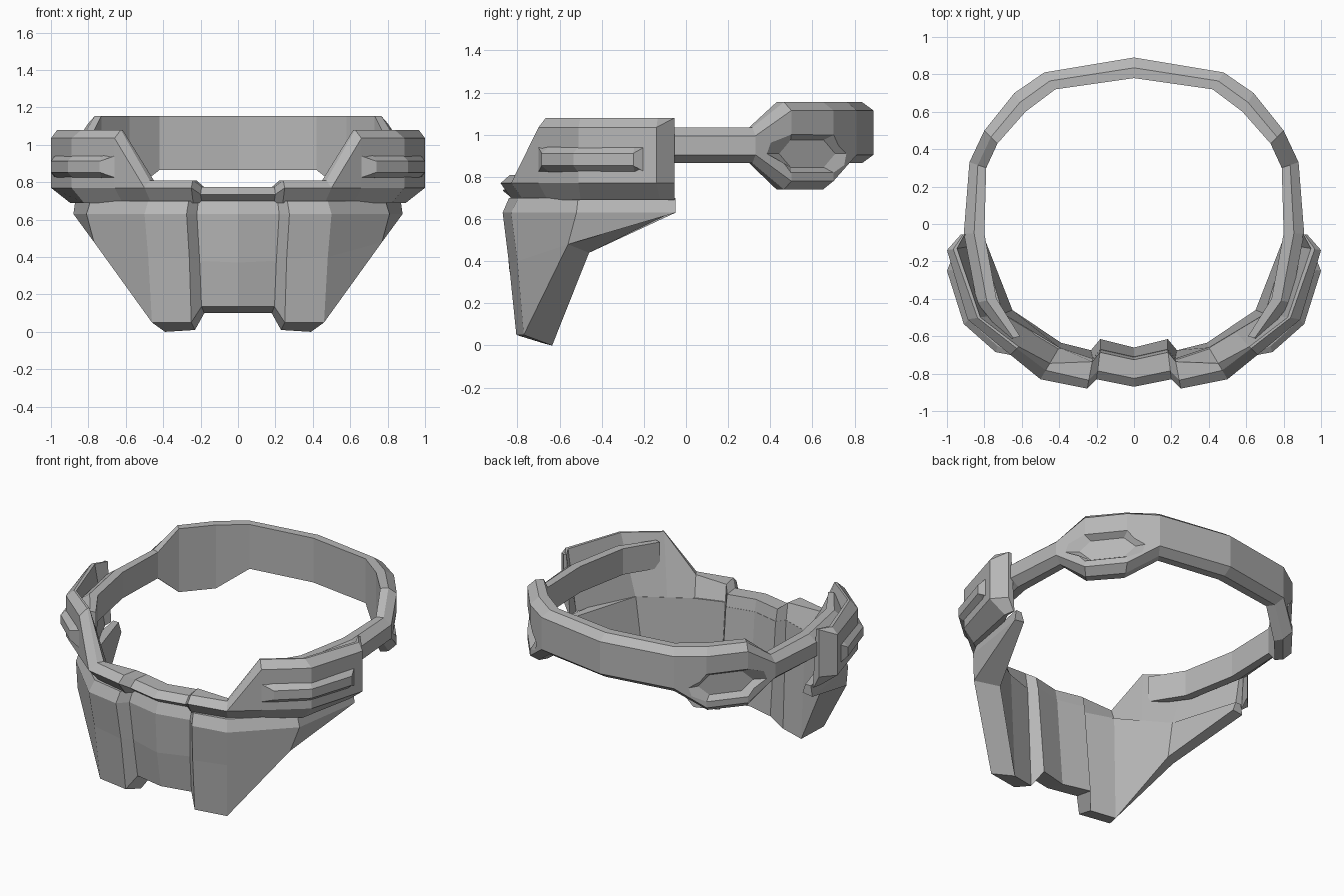
import bpy
import bmesh
from mathutils import Vector

cube = bpy.data.objects.get("Cube")
if cube:
    bpy.data.objects.remove(cube, do_unlink=True)

GREY = (0.47, 0.47, 0.47, 1.0)
grey = bpy.data.materials.new("plain_grey")
grey.use_nodes = True
grey.diffuse_color = GREY
grey.node_tree.nodes["Principled BSDF"].inputs["Base Color"].default_value = GREY


def mirror_ring(ring):
    return [(-x, y, z) for x, y, z in ring]


def loft(name, rings):
    """Skin a closed solid through rings that have equal point counts."""
    bm = bmesh.new()
    rows = [[bm.verts.new(p) for p in ring] for ring in rings]
    count = len(rows[0])
    for a, b in zip(rows, rows[1:]):
        for i in range(count):
            j = (i + 1) % count
            bm.faces.new((a[i], a[j], b[j], b[i]))
    bm.faces.new(rows[0])
    bm.faces.new(rows[-1])
    bmesh.ops.remove_doubles(bm, verts=bm.verts, dist=0.0005)
    bmesh.ops.recalc_face_normals(bm, faces=bm.faces)
    mesh = bpy.data.meshes.new(name)
    bm.to_mesh(mesh)
    bm.free()
    mesh.materials.append(grey)
    obj = bpy.data.objects.new(name, mesh)
    bpy.context.collection.objects.link(obj)
    return obj


def symmetric(rings):
    """Extend rings that start on the centre line to both sides."""
    return [mirror_ring(r) for r in reversed(rings[1:])] + rings


def section(outer, inner, profile):
    """Place (depth, height) points between an outer and an inner plan point."""
    a, b = Vector(outer), Vector(inner)
    return [(*a.lerp(b, depth), height) for depth, height in profile]


# Head band: a chamfered strap, deeper at the rear lumps, ending inside the pads
def strap(outer, inner, low, high):
    return section(outer, inner, [
        (0.5, high), (0, high - 0.04), (0, low + 0.04),
        (0.5, low), (1, low), (1, high)])


TOP, LOW, ARM = 1.155, 0.865, 1.035
band = loft("head_band", symmetric([
    strap((0, 0.89), (0, 0.78), LOW, TOP),
    strap((0.48, 0.81), (0.42, 0.72), LOW, TOP),
    strap((0.64, 0.7), (0.58, 0.6), 0.74, TOP),
    strap((0.8, 0.5), (0.73, 0.43), 0.74, TOP),
    strap((0.88, 0.33), (0.79, 0.3), LOW, ARM),
    strap((0.91, -0.05), (0.8, -0.05), LOW, ARM),
    strap((0.84, -0.42), (0.735, -0.4), LOW, ARM),
    strap((0.68, -0.62), (0.61, -0.6), LOW, ARM),
]))

# Hexagonal recesses cut into the lumps
centre = Vector((0.72, 0.6, 0.91))
along = Vector((0.62, -0.78, 0)).normalized()
out = Vector((0.78, 0.62, 0)).normalized()
up = Vector((0, 0, 1))


def hexagon(tip, flat, height, push):
    outline = [(tip, 0), (flat, height), (-flat, height),
               (-tip, 0), (-flat, -height), (flat, -height)]
    return [tuple(centre + along * a + up * h + out * push) for a, h in outline]


hex_rings = [hexagon(0.78, 0.16, 0.115, 0.04), hexagon(0.17, 0.1, 0.065, -0.04)]
for side, rings in (("left", hex_rings), ("right", [mirror_ring(r) for r in hex_rings])):
    cutter = loft(side + "_recess_cutter", rings)
    cutter.hide_render = True
    cut = band.modifiers.new("recess", "BOOLEAN")
    cut.operation = "DIFFERENCE"
    cut.solver = "EXACT"
    cut.object = cutter
    bpy.context.view_layer.objects.active = band
    bpy.ops.object.modifier_apply(modifier=cut.name)
    bpy.data.objects.remove(cutter, do_unlink=True)


# Front belt that rises into the cheek pads; the inner wall leans outward
def belt(outer, inner, high, rim, lean, groove=0.35):
    return section(outer, inner, [
        (lean, high), (0.28, high), (0, rim),
        (0, min(0.77, rim)), (groove, 0.69), (1, 0.69)])


PAD = 1.08
loft("belt_and_cheek_pads", symmetric([
    belt((0, -0.87), (0, -0.71), 0.775, 0.735, 0.9),
    belt((0.2, -0.83), (0.18, -0.67), 0.775, 0.735, 0.9),
    belt((0.25, -0.88), (0.22, -0.72), 0.81, 0.77, 0.9),
    belt((0.5, -0.83), (0.4, -0.66), 0.81, 0.77, 0.5),
    belt((0.66, -0.7), (0.54, -0.576), PAD, ARM, 0.36),
    belt((0.89, -0.51), (0.7, -0.48), PAD, ARM, 0.36),
    belt((1.0, -0.14), (0.88, -0.12), PAD, ARM, 0.45, 0.85),
    belt((0.925, -0.055), (0.88, -0.055), PAD, PAD, 0.45, 0.85),
]))


# Raised, bevelled ridges along the outside of the pads
def ridge(outer, inner, bevel):
    return section(outer, inner, [
        (1, 0.945), (0.5, 0.94), (0, 0.94 - bevel),
        (0, 0.825 + bevel), (0.5, 0.825), (1, 0.82)])


ridge_rings = [
    ridge((0.66, -0.7), (0.68, -0.66), 0),
    ridge((0.74, -0.685), (0.72, -0.62), 0.028),
    ridge((0.91, -0.535), (0.86, -0.49), 0.028),
    ridge((1.0, -0.25), (0.94, -0.24), 0.028),
    ridge((0.98, -0.2), (0.94, -0.2), 0),
]
loft("left_pad_ridge", ridge_rings)
loft("right_pad_ridge", [mirror_ring(r) for r in ridge_rings])


# Chin guard: centre panel, stepped cheek plates and swept-back sides
def plate(edge, middle, bottom, heel, inside):
    rim = Vector(edge).lerp(Vector(inside), 0.2)
    return [(*rim, 0.7), (*edge, 0.63), middle, bottom, heel, (*inside, 0.7)]


corner = (0.77, -0.56, 0.48)
rear = (0.88, -0.05, 0.63)
loft("chin_guard", symmetric([
    plate((0, -0.855), (0, -0.84, 0.37), (0, -0.8, 0.135),
          (0, -0.66, 0.1), (0, -0.71)),
    plate((0.22, -0.81), (0.205, -0.79, 0.38), (0.195, -0.76, 0.135),
          (0.18, -0.615, 0.1), (0.18, -0.67)),
    plate((0.275, -0.87), (0.26, -0.84, 0.39), (0.25, -0.805, 0.05),
          (0.23, -0.675, 0.01), (0.22, -0.72)),
    plate((0.5, -0.83), (0.48, -0.8, 0.4), (0.46, -0.77, 0.05),
          (0.39, -0.635, 0), (0.4, -0.66)),
    plate((0.81, -0.52), corner, corner, (0.65, -0.46, 0.44), (0.7, -0.48)),
    plate(rear[:2], rear, rear, (0.81, -0.05, 0.64), (0.83, -0.05)),
]))
